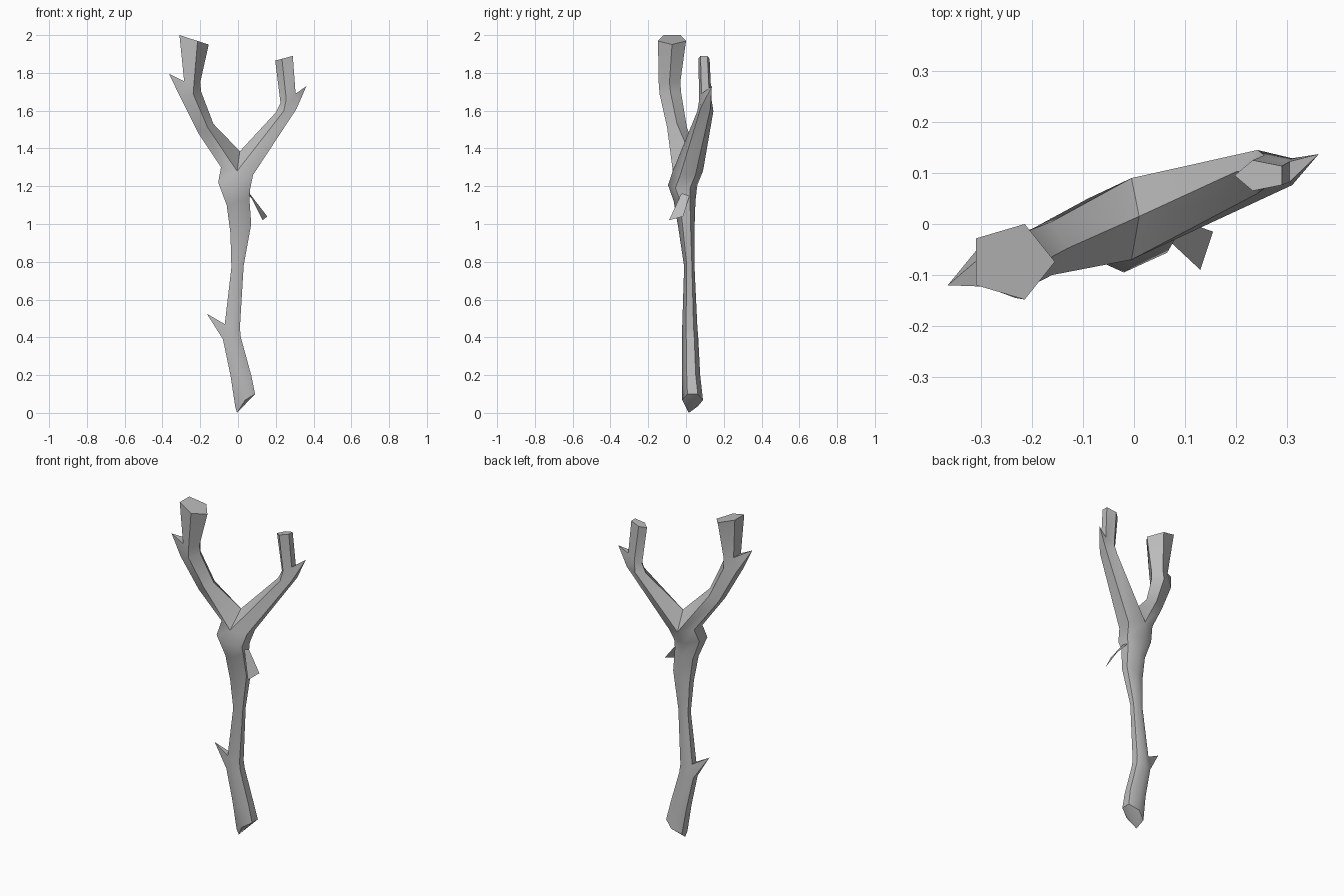
import bpy
import bmesh
from math import cos, sin, radians
from mathutils import Vector

default_cube = bpy.data.objects.get("Cube")
if default_cube:
    bpy.data.objects.remove(default_cube, do_unlink=True)

bark = bpy.data.materials.new("grey bark")
bark.use_nodes = True
bark_colour = (0.5, 0.5, 0.5, 1)
bark.diffuse_color = bark_colour
bark.node_tree.nodes["Principled BSDF"].inputs["Base Color"].default_value = bark_colour


def make_object(name, bm):
    """Turn a bmesh into a smooth shaded object with the bark material."""
    mesh = bpy.data.meshes.new(name)
    bm.to_mesh(mesh)
    bm.free()
    mesh.materials.append(bark)
    obj = bpy.data.objects.new(name, mesh)
    bpy.context.collection.objects.link(obj)
    bpy.ops.object.select_all(action='DESELECT')
    obj.select_set(True)
    bpy.context.view_layer.objects.active = obj
    bpy.ops.object.shade_smooth_by_angle(angle=radians(50))
    return obj


def add_ring(bm, sides, start_angle, left, right, depth):
    """Polygon ring spanning a left and right (x, z) point and a (front, back) depth."""
    angles = [radians(start_angle + 360 * i / sides) for i in range(sides)]
    across = [cos(a) for a in angles]
    along = [sin(a) for a in angles]

    def fit(value, values):
        return (value - min(values)) / (max(values) - min(values))

    ring = []
    for c, s in zip(across, along):
        u, v = fit(c, across), fit(s, along)
        x = left[0] + (right[0] - left[0]) * u
        z = left[1] + (right[1] - left[1]) * u
        y = depth[0] + (depth[1] - depth[0]) * v
        ring.append(bm.verts.new((x, y, z)))
    return ring


def bridge(bm, lower, upper, thorn_side=None, thorn_tip=None):
    """Join two rings with quads; one quad may be drawn out into a thorn."""
    count = len(lower)
    for i in range(count):
        j = (i + 1) % count
        quad = [lower[i], lower[j], upper[j], upper[i]]
        if i == thorn_side:
            fan(bm, quad, thorn_tip)
        else:
            bm.faces.new(quad)


def fan(bm, loop, tip):
    """Close a loop of vertices with triangles to a tip."""
    apex = bm.verts.new(tip)
    for a, b in zip(loop, loop[1:] + loop[:1]):
        bm.faces.new((a, b, apex))


def grow(bm, ring, profile, start_angle, thorn_level, thorn_side, thorn_tip):
    """Extend a ring through a list of profile rings and return the last one."""
    for level, (left, right, depth) in enumerate(profile):
        following = add_ring(bm, len(ring), start_angle, left, right, depth)
        side = thorn_side if level == thorn_level else None
        bridge(bm, ring, following, side, thorn_tip)
        ring = following
    return ring


stick = bmesh.new()

# Trunk: six sided, with a low thorn and a slanted broken foot
foot = add_ring(stick, 6, 30, (-0.015, 0.035), (0.09, 0.1), (-0.02, 0.09))
fan(stick, foot[::-1], (-0.005, 0.015, 0))
trunk_profile = [
    ((-0.04, 0.2), (0.07, 0.2), (-0.02, 0.075)),
    ((-0.08, 0.39), (0.015, 0.4), (-0.02, 0.065)),
    ((-0.07, 0.47), (0.01, 0.45), (-0.02, 0.06)),
    ((-0.035, 0.77), (0.03, 0.78), (-0.01, 0.045)),
    ((-0.04, 0.95), (0.07, 1.0), (-0.04, 0.045)),
    ((-0.06, 1.1), (0.06, 1.14), (-0.065, 0.05)),
    ((-0.105, 1.22), (0.065, 1.19), (-0.095, 0.06)),
    ((-0.09, 1.3), (0.08, 1.26), (-0.07, 0.09)),
]
fork = grow(stick, foot, trunk_profile, 30, 2, 2, (-0.165, 0.01, 0.525))

# Fork: the top ring splits in two around a shared crotch point
crotch = stick.verts.new((0.01, 0.015, 1.385))
right_root = [fork[1], fork[2], fork[3], fork[4], crotch]
left_root = [fork[4], fork[5], fork[0], fork[1], crotch]

# Thick branch on the model's right
thick_profile = [
    ((-0.21, 1.48), (-0.13, 1.53), (-0.1, 0.005)),
    ((-0.305, 1.67), (-0.195, 1.7), (-0.14, -0.025)),
    ((-0.285, 1.755), (-0.2, 1.75), (-0.145, -0.03)),
    ((-0.31, 2.0), (-0.155, 1.95), (-0.148, 0)),
]
thick_end = grow(stick, right_root, thick_profile, 72, 2, 1, (-0.365, -0.12, 1.795))
stick.faces.new(thick_end)

# Thin branch on the model's left
thin_profile = [
    ((0.2, 1.59), (0.31, 1.61), (0.06, 0.145)),
    ((0.225, 1.64), (0.305, 1.69), (0.07, 0.135)),
    ((0.197, 1.865), (0.29, 1.89), (0.065, 0.125)),
]
thin_end = grow(stick, left_root, thin_profile, 252, 1, 1, (0.362, 0.137, 1.73))
stick.faces.new(thin_end)

bmesh.ops.recalc_face_normals(stick, faces=stick.faces[:])
make_object("forked_stick", stick)

# Flat sliver of bark peeling off the trunk
sliver = bmesh.new()
corners = [(0.055, -0.02, 1.17), (0.055, 0.02, 1.155), (0.155, -0.015, 1.04), (0.13, -0.09, 1.02)]
sliver.faces.new([sliver.verts.new(Vector(c)) for c in corners])
sliver.normal_update()
if sliver.faces[:][0].normal.z < 0:
    bmesh.ops.reverse_faces(sliver, faces=sliver.faces[:])
make_object("bark_sliver", sliver)
